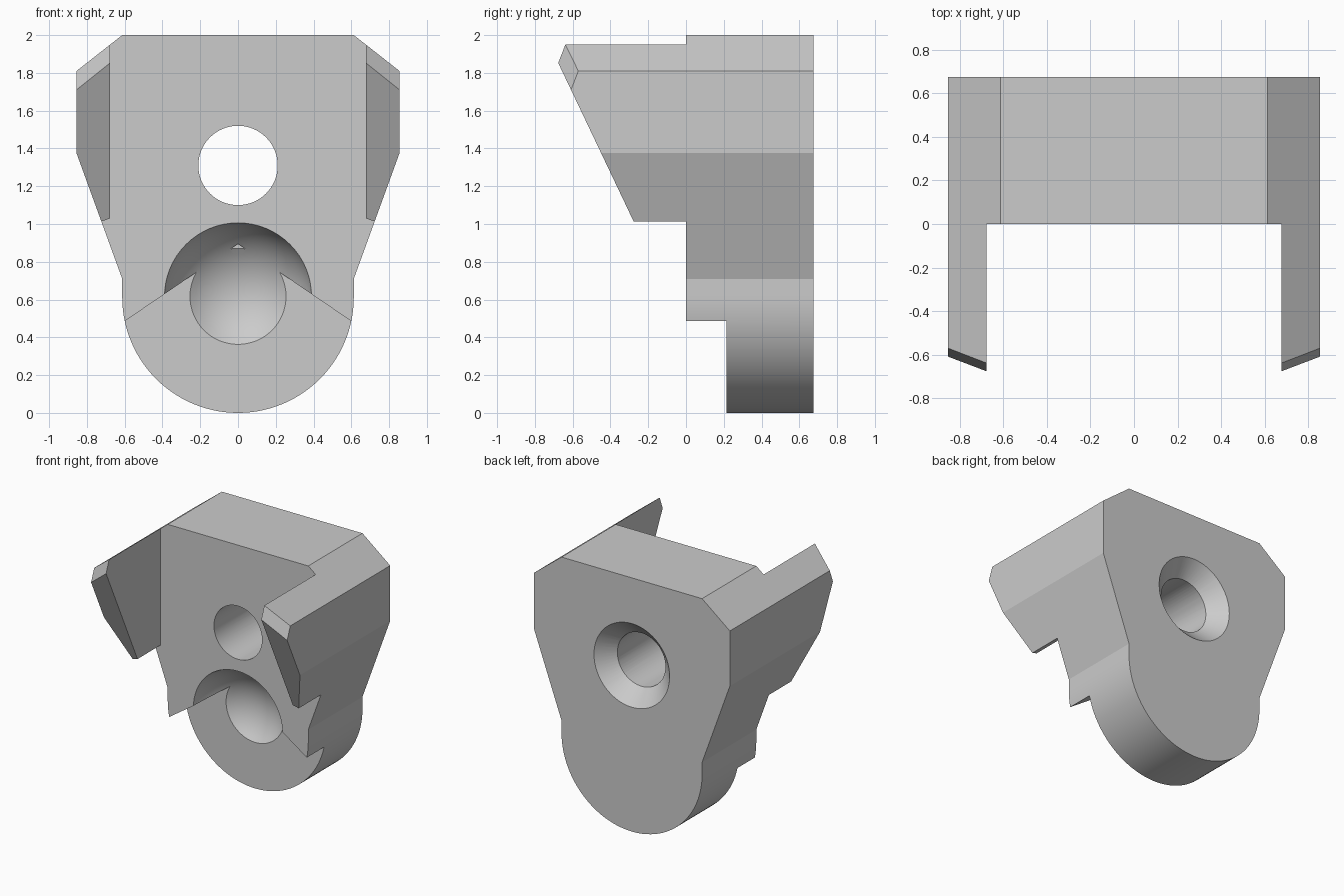
import bpy, bmesh, math
from mathutils import Matrix, Vector

if "Cube" in bpy.data.objects:
    bpy.data.objects.remove(bpy.data.objects["Cube"])

grey = bpy.data.materials.new("light_grey")
grey.diffuse_color = (0.6, 0.6, 0.6, 1)
grey.use_nodes = True
grey.node_tree.nodes["Principled BSDF"].inputs["Base Color"].default_value = grey.diffuse_color


def finish(name, bm):
    bmesh.ops.recalc_face_normals(bm, faces=bm.faces)
    me = bpy.data.meshes.new(name)
    bm.to_mesh(me)
    bm.free()
    me.materials.append(grey)
    ob = bpy.data.objects.new(name, me)
    bpy.context.collection.objects.link(ob)
    return ob


def prism(half, y0, y1):
    """Mirror a half outline (x, z) and extrude it along y."""
    pts = half + [(-x, z) for x, z in reversed(half) if x > 1e-6]
    bm = bmesh.new()
    face = bm.faces.new([bm.verts.new((x, y0, z)) for x, z in pts])
    ext = bmesh.ops.extrude_face_region(bm, geom=[face])["geom"]
    bmesh.ops.translate(bm, vec=(0, y1 - y0, 0),
                        verts=[v for v in ext if isinstance(v, bmesh.types.BMVert)])
    return bm


def trim(bm, co, normal):
    """Cut away everything on the normal side of a plane and cap it."""
    cut = bmesh.ops.bisect_plane(bm, geom=bm.verts[:] + bm.edges[:] + bm.faces[:],
                                 plane_co=co, plane_no=normal, clear_outer=True)
    edges = [e for e in cut["geom_cut"] if isinstance(e, bmesh.types.BMEdge)]
    bmesh.ops.edgeloop_fill(bm, edges=edges)


def turned(name, r_back, r_front, y_front, y_back, z):
    """Cone or cylinder cutter lying along y."""
    bm = bmesh.new()
    bmesh.ops.create_cone(bm, cap_ends=True, segments=64, radius1=r_back, radius2=r_front,
                          depth=y_back - y_front,
                          matrix=Matrix.Translation((0, (y_front + y_back) / 2, z))
                          @ Matrix.Rotation(math.pi / 2, 4, 'X'))
    return finish(name, bm)


# Full outline: round foot, flared sides, chamfered top
R = 0.613
outline = [(R * math.sin(a), R - R * math.cos(a))
           for a in (math.pi / 2 * i / 28 for i in range(29))]
outline += [(R, 0.71), (0.855, 1.375), (0.855, 1.81), (0.613, 2.0)]
bm = prism(outline, -1.0, 0.675)

# Sloped front of the arms and their bevelled tips
trim(bm, (0, -0.285, 1.03), (0, -0.83, -0.395))
for s in (1, -1):
    a = Vector((s * 0.675, -0.64, 1.95))
    b = Vector((s * 0.855, -0.57, 1.81))
    n = (b - a).cross(Vector((0, 0.035, 0.09)))
    trim(bm, a, n if n.y < 0 else -n)
body = finish("bracket_body", bm)

# Space between and under the arms
cutters = [finish("arm_gap_cutter", prism(
    [(1.2, -1), (1.2, 0.837), (0.677, 1.03), (0.677, 3)], -2, 0))]
# Recessed lower face with a roof-shaped upper edge
cutters.append(finish("recess_cutter", prism(
    [(0, 0.895), (1.2, 0.075), (1.2, -1)], -2, 0.215)))
# Ball socket
bm = bmesh.new()
bmesh.ops.create_uvsphere(bm, u_segments=64, v_segments=32, radius=0.401,
                          matrix=Matrix.Translation((0, -0.095, 0.617))
                          @ Matrix.Rotation(math.pi / 2, 4, 'X'))
cutters.append(finish("socket_cutter", bm))
# Screw hole and its countersink at the back
cutters.append(turned("hole_cutter", 0.21, 0.21, -1, 1, 1.31))
cutters.append(turned("countersink_cutter", 0.38, 0.20, 0.545, 0.725, 1.31))

for c in cutters:
    m = body.modifiers.new(c.name, 'BOOLEAN')
    m.operation, m.solver, m.object = 'DIFFERENCE', 'EXACT', c
bpy.context.view_layer.update()
mesh = bpy.data.meshes.new_from_object(
    body.evaluated_get(bpy.context.evaluated_depsgraph_get()))
body.modifiers.clear()
body.data = mesh
for c in cutters:
    bpy.data.objects.remove(c)

bpy.context.view_layer.objects.active = body
body.select_set(True)
bpy.ops.object.shade_smooth_by_angle(angle=math.radians(15))
